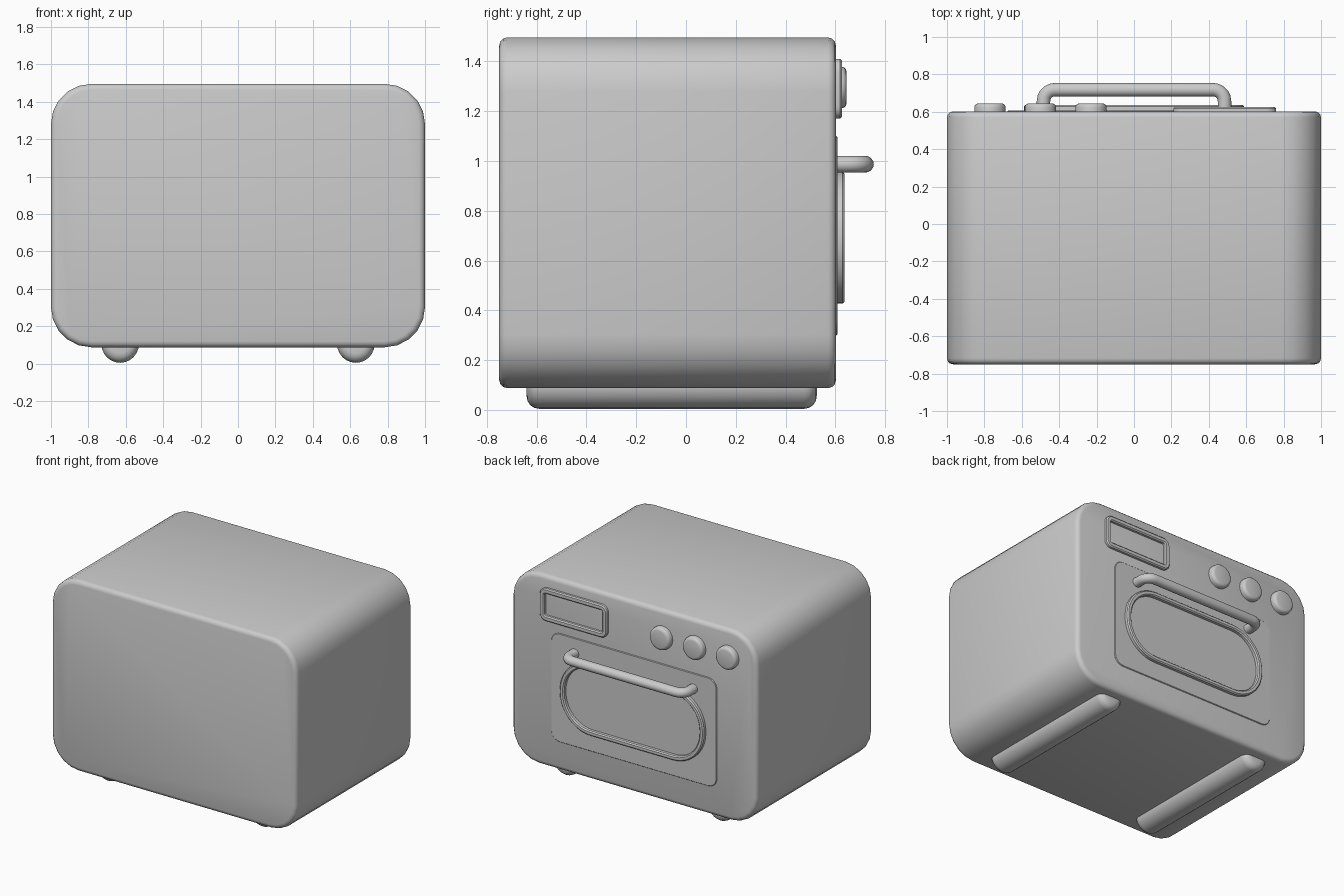
import bpy, bmesh, math

if "Cube" in bpy.data.objects:
    bpy.data.objects.remove(bpy.data.objects["Cube"])


def rounded(cx, cz, hw, hh, r, seg):
    """Rounded rectangle outline in the XZ plane."""
    pts = []
    for k, (sx, sz) in enumerate([(1, 1), (-1, 1), (-1, -1), (1, -1)]):
        for i in range(seg + 1):
            a = math.pi / 2 * (k + i / seg)
            pts.append((cx + sx * (hw - r) + r * math.cos(a),
                        cz + sz * (hh - r) + r * math.sin(a)))
    return pts


def finish(name, bm, angle=40):
    bmesh.ops.recalc_face_normals(bm, faces=bm.faces)
    me = bpy.data.meshes.new(name)
    bm.to_mesh(me)
    bm.free()
    ob = bpy.data.objects.new(name, me)
    bpy.context.collection.objects.link(ob)
    bpy.ops.object.select_all(action='DESELECT')
    ob.select_set(True)
    bpy.context.view_layer.objects.active = ob
    bpy.ops.object.shade_smooth_by_angle(angle=math.radians(angle))
    return ob


def prism(name, pts, y0, y1, bevel, seg=3, both=True):
    """Extrude an XZ outline along Y and round the cap rims."""
    bm = bmesh.new()
    a = [bm.verts.new((x, y0, z)) for x, z in pts]
    b = [bm.verts.new((x, y1, z)) for x, z in pts]
    n = len(pts)
    bm.faces.new(a)
    bm.faces.new(b)
    for i in range(n):
        j = (i + 1) % n
        bm.faces.new((a[i], a[j], b[j], b[i]))
    rims = []
    for e in bm.edges:
        u, v = e.verts
        if u.co.y == v.co.y and (both or abs(u.co.y - y1) < 1e-6):
            rims.append(e)
    bm.normal_update()
    bmesh.ops.recalc_face_normals(bm, faces=bm.faces)
    bmesh.ops.bevel(bm, geom=rims, offset=bevel, segments=seg, profile=0.5,
                    affect='EDGES', clamp_overlap=True)
    return finish(name, bm)


def frame(name, cx, cz, hw, hh, r, width, y0, y1, seg, ease=0.008):
    """Raised frame: a small section swept round a rounded rectangle."""
    section = [(0, y0), (0, y1 - ease), (ease, y1),
               (width - ease, y1), (width, y1 - ease), (width, y0)]
    bm = bmesh.new()
    loops = []
    for d, y in section:
        pts = rounded(cx, cz, hw - d, hh - d, max(r - d, 0.01), seg)
        loops.append([bm.verts.new((x, y, z)) for x, z in pts])
    n, m = len(loops[0]), len(loops)
    for k in range(m):
        p, q = loops[k], loops[(k + 1) % m]
        for i in range(n):
            j = (i + 1) % n
            bm.faces.new((p[i], p[j], q[j], q[i]))
    return finish(name, bm, 30)


# Oven body
prism("body", rounded(0, 0.792, 1.0, 0.704, 0.215, 5), -0.75, 0.602, 0.032)

# Door panel
prism("door", rounded(0, 0.70, 0.675, 0.40, 0.07, 5), 0.55, 0.608, 0.004, 1, False)

# Window rim on the door
frame("window_rim", 0, 0.692, 0.588, 0.264, 0.255, 0.035, 0.59, 0.637, 12)

# Display bezel
frame("display_bezel", 0.485, 1.29, 0.275, 0.12, 0.05, 0.038, 0.59, 0.626, 4)

# Control knobs
for i, x in enumerate((-0.77, -0.50, -0.23)):
    circle = [(x + 0.084 * math.cos(2 * math.pi * k / 32),
               1.295 + 0.084 * math.sin(2 * math.pi * k / 32)) for k in range(32)]
    prism(f"knob_{i + 1}", circle, 0.58, 0.645, 0.022, 3, False)

# Door handle: tube along a U-shaped path
path = [(-0.484, 0.59), (-0.484, 0.655)]
path += [(-0.424 - 0.06 * math.cos(a), 0.658 + 0.06 * math.sin(a))
         for a in (math.pi / 2 * t / 5 for t in range(1, 6))]
path += [(-x, y) for x, y in reversed(path)]
bm = bmesh.new()
rings = []
for i, (x, y) in enumerate(path):
    p, q = path[max(i - 1, 0)], path[min(i + 1, len(path) - 1)]
    tx, ty = q[0] - p[0], q[1] - p[1]
    l = math.hypot(tx, ty)
    nx, ny = -ty / l, tx / l
    ring = []
    for k in range(16):
        a = 2 * math.pi * k / 16
        c, s = 0.036 * math.cos(a), 0.034 * math.sin(a)
        ring.append(bm.verts.new((x + nx * c, y + ny * c, 0.987 + s)))
    rings.append(ring)
for p, q in zip(rings, rings[1:]):
    for k in range(16):
        j = (k + 1) % 16
        bm.faces.new((p[k], p[j], q[j], q[k]))
bm.faces.new(rings[0])
bm.faces.new(rings[-1])
finish("door_handle", bm, 60)

# Long rounded feet
for side, x in (("left", -0.63), ("right", 0.63)):
    circle = [(x + 0.1 * math.cos(2 * math.pi * k / 24),
               0.105 + 0.1 * math.sin(2 * math.pi * k / 24)) for k in range(24)]
    prism(f"{side}_foot", circle, -0.64, 0.525, 0.05, 4)
